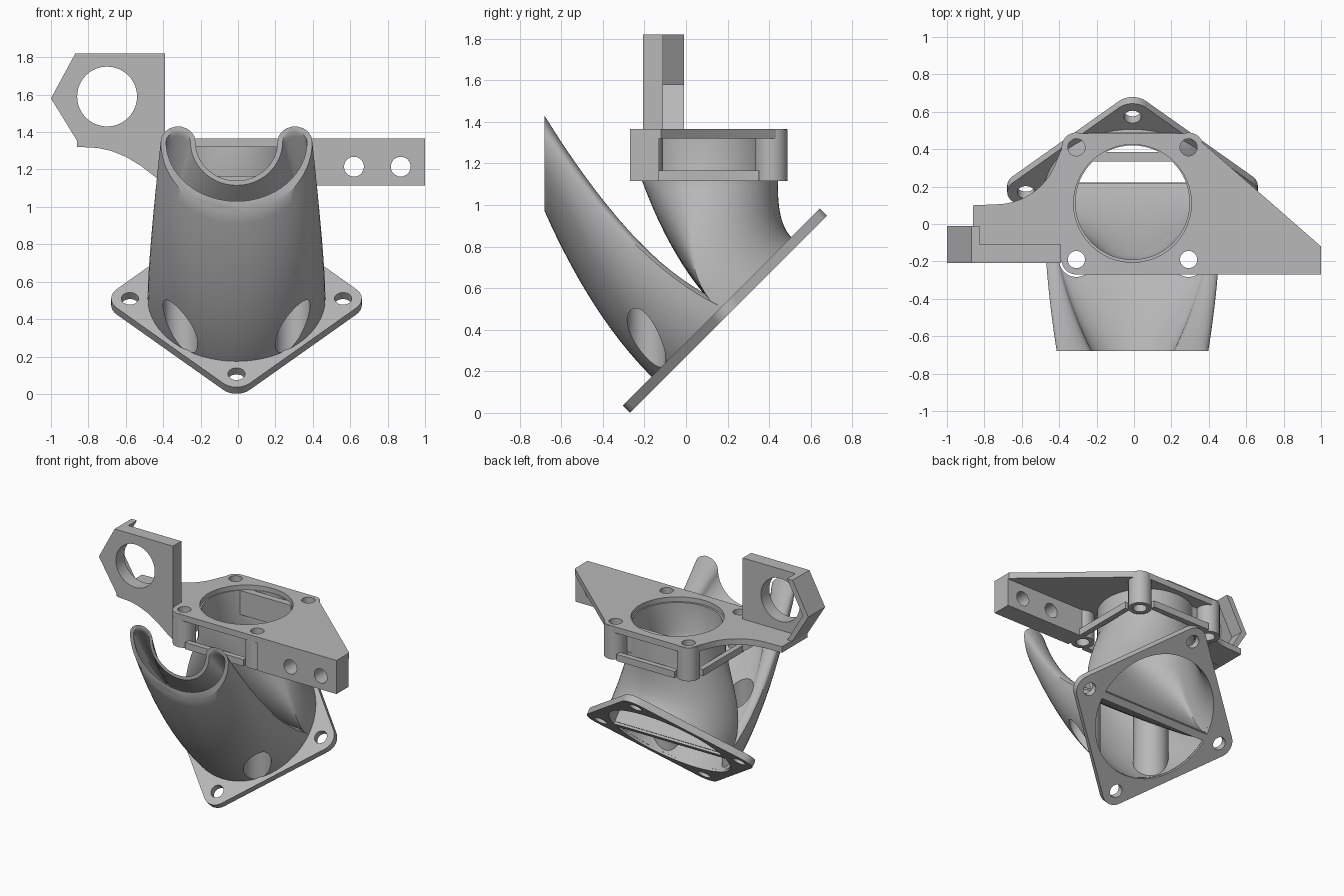
import bpy, bmesh
from math import cos, sin, pi
from mathutils import Vector, Matrix

cube = bpy.data.objects.get("Cube")
if cube:
    bpy.data.objects.remove(cube, do_unlink=True)

grey = bpy.data.materials.new("plain grey")
grey.use_nodes = True
tone = (0.48, 0.48, 0.48, 1)
grey.diffuse_color = tone
grey.node_tree.nodes["Principled BSDF"].inputs["Base Color"].default_value = tone

CX = -0.008                                   # shared centre line
FLAT = Matrix.Identity(4)                     # profile in x, y
UPRIGHT = Matrix.Rotation(pi / 2, 4, 'X')     # profile in x, z; depth is -y
SLOPE = Matrix.Translation((CX, 0.17, 0.51)) @ Matrix.Rotation(pi / 4, 4, 'X')


def finish(name, bm):
    bmesh.ops.recalc_face_normals(bm, faces=bm.faces)
    mesh = bpy.data.meshes.new(name)
    bm.to_mesh(mesh)
    bm.free()
    ob = bpy.data.objects.new(name, mesh)
    bpy.context.collection.objects.link(ob)
    mesh.materials.append(grey)
    return ob


def rings_to_solid(name, rings):
    bm = bmesh.new()
    rows = [[bm.verts.new(p) for p in ring] for ring in rings]
    n = len(rows[0])
    for a, b in zip(rows, rows[1:]):
        for i in range(n):
            bm.faces.new((a[i], a[(i + 1) % n], b[(i + 1) % n], b[i]))
    bm.faces.new(rows[0][::-1])
    bm.faces.new(rows[-1])
    return finish(name, bm)


def prism(name, pts, lo, hi, matrix=FLAT):
    return rings_to_solid(name, [[matrix @ Vector((x, y, d)) for x, y in pts] for d in (lo, hi)])


def box(name, x0, x1, y0, y1, z0, z1):
    return prism(name, [(x0, y0), (x1, y0), (x1, y1), (x0, y1)], z0, z1)


def arc(x, y, r, a0=0, a1=2 * pi, n=48, closed=True):
    steps = n if closed else n - 1
    return [(x + r * cos(a0 + (a1 - a0) * i / steps), y + r * sin(a0 + (a1 - a0) * i / steps))
            for i in range(n)]


def rod(x, y, r, lo, hi, matrix=FLAT):
    return prism("cutter", arc(x, y, r), lo, hi, matrix)


def cut(ob, *cutters):
    for c in cutters:
        c.hide_render = True
        mod = ob.modifiers.new("cut", 'BOOLEAN')
        mod.operation, mod.solver, mod.object = 'DIFFERENCE', 'EXACT', c
        bpy.context.view_layer.objects.active = ob
        bpy.ops.object.modifier_apply(modifier=mod.name)
        bpy.data.objects.remove(c, do_unlink=True)
    return ob


def bezier(a, b, c, t):
    return a * (1 - t) ** 2 + b * 2 * t * (1 - t) + c * t * t


def on_slope(u, s):
    return SLOPE @ Vector((u, s, 0))


def sweep(name, starts, controls, ends, t0, t1, lift=0, steps=18):
    ts = [t0 + (t1 - t0) * i / steps for i in range(steps + 1)]
    rings = [[bezier(a, b, c, t) for a, b, c in zip(starts, controls, ends)] for t in ts]
    if lift:
        rings.append([p + Vector((0, 0, lift)) for p in rings[-1]])
    return rings_to_solid(name, rings)


# Front duct: half disc at the base, horseshoe at the outlet
def front_solid(name, R, chord, h, low, horns, notch, t0, t1):
    base, out = [], []
    N, M = 33, 9
    for i in range(N):                         # belly
        a = pi + pi * i / (N - 1)
        base.append((R * cos(a), R * sin(a)))
        out.append((low[0] * cos(a), 1.35 + low[1] * sin(a)))
    mid, rad = (low[0] + notch[0]) / 2, (low[0] - notch[0]) / 2

    def horn(side):
        for i in range(1, M):
            f = i / M if side > 0 else 1 - i / M
            base.append((side * (R + (chord - R) * f), h * f))
            out.append((side * (mid + rad * cos(pi * f)), 1.35 + horns * sin(pi * f)))
    horn(1)
    for i in range(N):                         # notch side
        a = 2 * pi - pi * i / (N - 1)
        base.append((chord * cos(a), h))
        out.append((notch[0] * cos(a), 1.35 + notch[1] * sin(a)))
    horn(-1)
    starts = [on_slope(*p) for p in base]
    controls = []
    for (u, s), p in zip(base, starts):
        w = max(0, min(1, 1 + s / R))
        controls.append(p + Vector((0, -0.29 - 0.125 * w, 0.29 - 0.095 * w)))
    ends = [Vector((x + CX, -0.68, z)) for x, z in out]
    return sweep(name, starts, controls, ends, t0, t1)


front_duct = front_solid("front_duct", 0.475, 0.44, 0.02, (0.405, 0.38), 0.08, (0.22, 0.21), -0.04, 1)
front_core = front_solid("cutter", 0.448, 0.42, -0.025, (0.377, 0.32), 0.05, (0.247, 0.235), -0.15, 1.05)
screws = [(CX + sx * 0.3, 0.11 + sy * 0.3) for sx in (-1, 1) for sy in (-1, 1)]
front_screws = [p for p in screws if p[1] < 0]
# Screwdriver channels run straight through the duct with their own walls
cut(front_core, *[rod(x, y, 0.12, -0.3, 1.7) for x, y in front_screws])
cut(front_duct, front_core)
cut(front_duct, *[rod(x, y, 0.093, -0.4, 1.8) for x, y in front_screws])


# Rear duct: half disc at the base, circle at the fan
def rear_solid(name, R, h, r, t0, lift):
    base, ends = [], []
    N = 64
    for i in range(N):
        a = 2 * pi * i / N
        base.append((R * cos(a), max(h, R * sin(a)) if a <= pi else h))
        ends.append(Vector((CX + r * cos(a), 0.115 + r * sin(a), 1.12)))
    starts = [on_slope(*p) for p in base]
    controls = [p + Vector((0, -1, 1)) * (0.22 - 0.15 * max(0, s) / R)
                for (u, s), p in zip(base, starts)]
    return sweep(name, starts, controls, ends, t0, 1, lift)


rear_duct = rear_solid("rear_duct", 0.475, -0.02, 0.328, -0.04, 0.21)
cut(rear_duct, rear_solid("cutter", 0.448, 0.025, 0.305, -0.15, 0.3))

# Tilted base plate with rounded corners
corners = []
for k in range(4):
    a = k * pi / 2
    corners += arc(0.57 * cos(a), 0.57 * sin(a), 0.1, a - pi / 4, a + pi / 4, 9, False)
base_plate = prism("base_plate", corners, -0.05, 0, SLOPE)
cut(base_plate, rod(0, 0, 0.448, -0.2, 0.2, SLOPE))
cut(base_plate, *[rod(0.57 * cos(k * pi / 2), 0.57 * sin(k * pi / 2), 0.046, -0.2, 0.2, SLOPE)
                  for k in range(4)])
prism("divider", [(-0.455, -0.025), (0.455, -0.025), (0.455, 0.025), (-0.455, 0.025)],
      -0.05, 0.01, SLOPE)

# Fan mount top plate with side wings
LOW, TOP = 1.115, 1.365
outline = [(-0.86, 0.10), (-0.86, -0.2), (-0.39, -0.2)]
outline += arc(CX - 0.3, -0.19, 0.08, pi, 1.5 * pi, 8, False)
outline += [(1, -0.27), (1, -0.12), (0.36, 0.44)]
outline += arc(CX + 0.3, 0.41, 0.075, pi / 4, pi / 2, 6, False)
outline += arc(CX - 0.3, 0.41, 0.075, pi / 2, pi, 8, False)
outline += arc(-0.74, 0.45, 0.345, -0.3, -pi / 2, 14, False)
top_plate = prism("fan_top_plate", outline, 1.32, TOP)
cut(top_plate, rod(CX, 0.11, 0.315, 1, 2))
cut(top_plate, *[rod(x, y, 0.046, 1, 2) for x, y in screws])

# Corner posts and lower frame
for x, y in screws:
    cut(prism("fan_corner_post", arc(x, y, 0.079), LOW, TOP - 0.002), rod(x, y, 0.046, 1, 2))
for side in (-1, 1):
    x = CX + side * 0.358
    box("frame_side_bar", x - 0.02, x + 0.02, -0.13, 0.35, LOW, 1.165)
    y = 0.11 + side * 0.358
    box("frame_cross_bar", CX - 0.24, CX + 0.24, y - 0.02, y + 0.02, LOW, 1.165)
box("rear_flat_panel", CX - 0.225, CX + 0.225, 0.335, 0.385, 1.15, 1.33)

# Right-hand bracket bar with two screw holes
bracket = box("bracket_bar", 0.35, 1, -0.27, -0.13, LOW, TOP)
cut(bracket, *[rod(x, 1.215, 0.053, -1, 1, UPRIGHT) for x in (0.62, 0.87)])

# Sensor holder: upright plate with a round hole and a lip on its outer edges
holder = [(-1, 1.58), (-0.87, 1.82), (-0.39, 1.82), (-0.39, LOW + 0.01), (-0.43, 1.15),
          (-0.52, 1.22), (-0.6, 1.268), (-0.68, 1.3), (-0.75, 1.315), (-0.84, 1.32)]
cut(prism("sensor_holder", holder, 0.11, 0.208, UPRIGHT), rod(-0.7, 1.59, 0.16, -1, 1, UPRIGHT))
prism("holder_lip", [(-1, 1.58), (-0.87, 1.82), (-0.825, 1.82), (-0.955, 1.58),
                     (-0.8, 1.32), (-0.84, 1.32)], 0.01, 0.112, UPRIGHT)

# Smooth the curved faces and keep the edges sharp
for ob in bpy.context.scene.objects:
    ob.select_set(ob.type == 'MESH')
bpy.context.view_layer.objects.active = base_plate
bpy.ops.object.shade_smooth_by_angle(angle=0.6)
